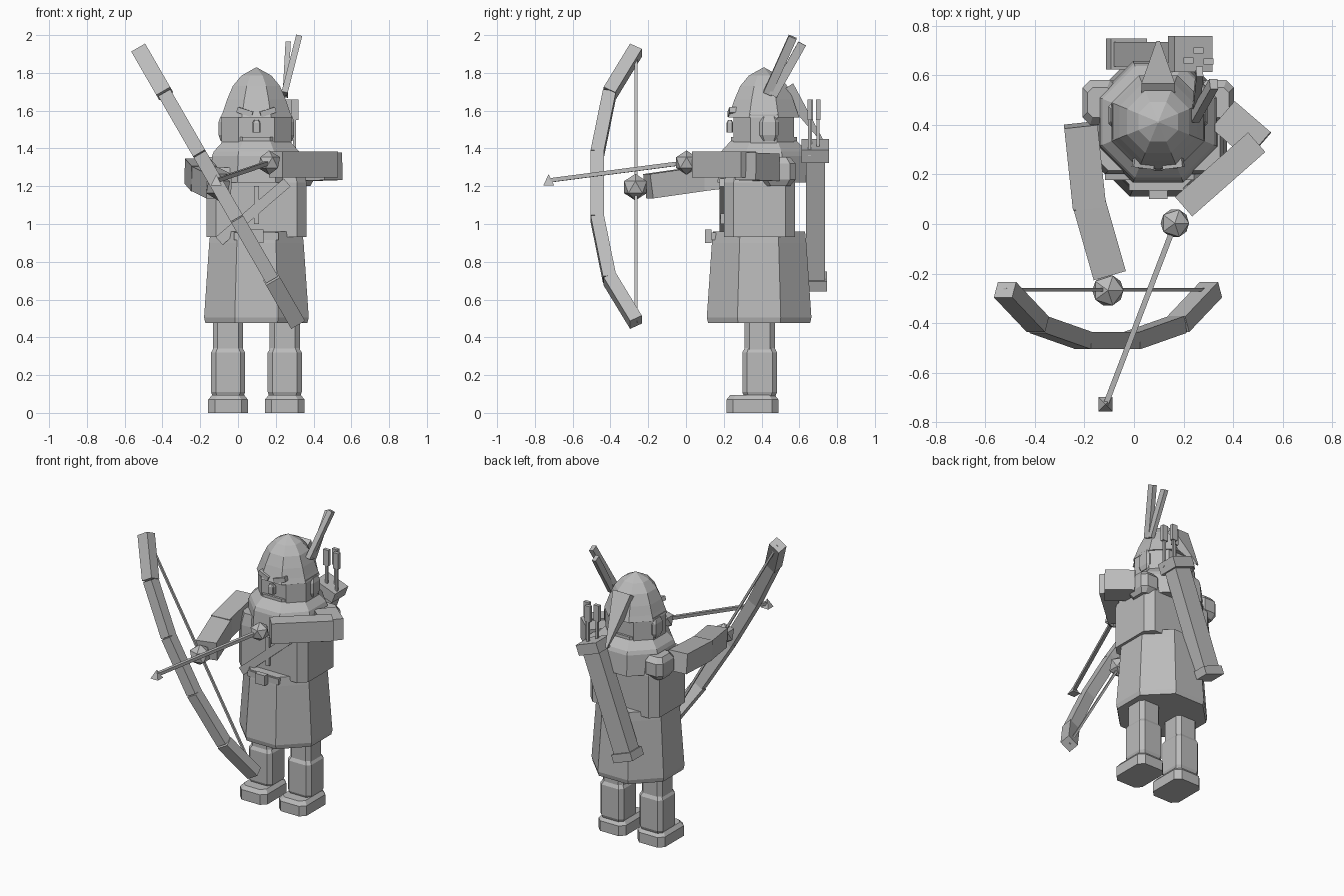
import bpy, bmesh, math
from mathutils import Vector, Matrix

if "Cube" in bpy.data.objects:
    bpy.data.objects.remove(bpy.data.objects["Cube"])

grey = bpy.data.materials.new("mid_grey")
grey.diffuse_color = (0.5, 0.5, 0.5, 1)
grey.use_nodes = True
grey.node_tree.nodes["Principled BSDF"].inputs["Base Color"].default_value = grey.diffuse_color
CX, CY = 0.0975, 0.39


def finish(name, bm):
    bmesh.ops.recalc_face_normals(bm, faces=bm.faces[:])
    me = bpy.data.meshes.new(name)
    bm.to_mesh(me)
    bm.free()
    me.materials.append(grey)
    ob = bpy.data.objects.new(name, me)
    bpy.context.collection.objects.link(ob)
    return ob


def loft(name, cx, cy, rings, sole=False):
    """Stack of chamfered rectangles: (z, half x, half y, chamfer)."""
    bm = bmesh.new()
    loops = []
    for z, hx, hy, c in rings:
        pts = [(hx, c - hy), (hx, hy - c), (hx - c, hy), (c - hx, hy),
               (-hx, hy - c), (-hx, c - hy), (c - hx, -hy), (hx - c, -hy)]
        loops.append([bm.verts.new((cx + x, cy + y, z)) for x, y in pts])
    for a, b in zip(loops, loops[1:]):
        for i in range(8):
            j = (i + 1) % 8
            bm.faces.new((a[i], a[j], b[j], b[i]))
    bottom = bm.faces.new(loops[0][::-1])
    bm.faces.new(loops[-1])
    if sole:
        bmesh.ops.inset_region(bm, faces=[bottom], thickness=0.03, depth=-0.02)
    return finish(name, bm)


def octo(z, r):
    return (z, r, r, r * 0.586)


def beam(name, a, b, w, h, up=(0, 0, 1), taper=1.0):
    """Box running from a to b, w wide and h deep along the up direction."""
    a, b = Vector(a), Vector(b)
    d = (b - a).normalized()
    side = d.cross(Vector(up)).normalized()
    top = side.cross(d)
    bm = bmesh.new()
    ends = []
    for p, s in ((a, 1), (b, taper)):
        ends.append([bm.verts.new(p + side * (u * w * s / 2) + top * (v * h * s / 2))
                     for u, v in ((-1, -1), (1, -1), (1, 1), (-1, 1))])
    for i in range(4):
        j = (i + 1) % 4
        bm.faces.new((ends[0][i], ends[0][j], ends[1][j], ends[1][i]))
    bm.faces.new(ends[0][::-1])
    bm.faces.new(ends[1])
    return finish(name, bm)


def box(name, x0, x1, y0, y1, z0, z1):
    return beam(name, ((x0 + x1) / 2, (y0 + y1) / 2, z0),
                ((x0 + x1) / 2, (y0 + y1) / 2, z1), x1 - x0, y1 - y0, (0, 1, 0))


def ball(name, p, r):
    bm = bmesh.new()
    bmesh.ops.create_icosphere(bm, subdivisions=1, radius=r * 1.04,
                               matrix=Matrix.Translation(p))
    return finish(name, bm)


# legs and boots
for s, tag in ((-1, "left"), (1, "right")):
    x = CX + s * 0.15
    loft("thigh_" + tag, x, 0.39, [(0.32, .08, .08, .025), (0.52, .08, .08, .025)])
    loft("shin_" + tag, x, 0.39, [(0.08, .08, .08, .025), (0.11, .09, .092, .025),
                                  (0.32, .09, .092, .025), (0.345, .075, .078, .02)])
    loft("boot_" + tag, x, 0.352, [(0, .105, .138, .035), (0.07, .105, .138, .035),
                                   (0.095, .085, .118, .03)], sole=True)

# skirt and torso
loft("skirt", CX, 0.387, [octo(0.475, .27), octo(0.505, .277), octo(0.90, .25),
                          octo(0.96, .243)])
loft("torso", CX, CY, [(0.93, .265, .188, .05), (1.22, .265, .188, .05),
                       (1.30, .25, .175, .05)])
loft("mantle", CX, 0.412, [octo(1.22, .245), octo(1.36, .235), octo(1.385, .225),
                           octo(1.44, .175), octo(1.46, .175)])
for s, tag in ((-1, "left"), (1, "right")):
    loft("shoulder_" + tag, CX + s * 0.235, 0.49,
         [(1.20, .05, .06, .02), (1.235, .07, .09, .03),
          (1.32, .07, .09, .03), (1.355, .05, .06, .02)])

# belt, buckle, chest strap
box("belt", -0.02, 0.215, 0.135, 0.16, 0.915, 0.955)
box("buckle", 0.06, 0.135, 0.1, 0.135, 0.9, 0.97)
beam("chest_strap", (-0.10, 0.19, 0.91), (0.26, 0.19, 1.22), 0.055, 0.025, (0, 1, 0))
box("chest_lacing", 0.085, 0.11, 0.182, 0.205, 1.0, 1.2)

# head, nose, brows, ears
loft("head", CX, 0.412, [(1.42, .185, .16, .09), (1.58, .185, .16, .09)])
loft("nose", CX, 0.232, [(1.485, .022, .018, .006), (1.535, .022, .018, .006),
                         (1.55, .012, .01, .004)])
for s, tag in ((-1, "left"), (1, "right")):
    beam("brow_" + tag, (CX + s * 0.02, 0.24, 1.58), (CX + s * 0.1, 0.25, 1.605), 0.04, 0.03)
    loft("ear_" + tag, CX + s * 0.17, 0.44, [(1.44, .02, .035, .01), (1.47, .03, .05, .015),
                                            (1.54, .03, .05, .015), (1.57, .02, .035, .01)])

# domed hood with brim and hanging tail
loft("hood_dome", CX, 0.412, [octo(1.565, .188), octo(1.60, .175), octo(1.66, .155),
                              octo(1.73, .125), octo(1.785, .08), octo(1.828, .004)])
beam("hood_tail", (CX, 0.53, 1.72), (CX, 0.735, 1.42), 0.135, 0.09, (0, 0, 1), 0.1)

# feathers
beam("feather_front", (.245, .43, 1.69), (.322, .565, 1.99), 0.033, 0.045, (0, 1, 0))
beam("feather_back", (.25, .46, 1.68), (.265, .615, 1.955), 0.028, 0.045, (0, 1, 0))

# quiver with rims, spare arrows
q0, q1 = Vector((-0.04, 0.685, 0.67)), Vector((0.24, 0.685, 1.42))
beam("quiver", q0, q1, 0.13, 0.1, (0, 1, 0))
beam("quiver_top_rim", q0.lerp(q1, 0.91), q1, 0.165, 0.145, (0, 1, 0))
beam("quiver_base_rim", q0, q0.lerp(q1, 0.07), 0.155, 0.125, (0, 1, 0))
for i, (x, y) in enumerate(((0.22, 0.66), (0.26, 0.70), (0.30, 0.655))):
    box("spare_arrow_%d" % i, x - .008, x + .008, y - .008, y + .008, 1.36, 1.58)
    box("fletching_%d" % i, x - .02, x + .02, y - .012, y + .012, 1.55, 1.66)

# bow arm
beam("bow_upper_arm", (-0.215, 0.40, 1.28), (-0.18, 0.07, 1.24), 0.135, 0.135)
beam("bow_forearm", (-0.18, 0.08, 1.24), (-0.10, -0.20, 1.20), 0.135, 0.13)
ball("bow_hand", (-0.105, -0.268, 1.195), 0.068)

# drawing arm
beam("draw_upper_arm", (0.36, 0.44, 1.30), (0.505, 0.315, 1.305), 0.145, 0.145)
beam("draw_forearm", (0.20, 0.07, 1.315), (0.495, 0.33, 1.315), 0.105, 0.14)
ball("draw_hand", (0.165, 0.003, 1.325), 0.062)

# drawn arrow
beam("arrow_shaft", (0.165, 0.0, 1.325), (-0.115, -0.73, 1.23), 0.022, 0.022)
beam("arrow_head", (-0.115, -0.727, 1.205), (-0.115, -0.727, 1.262), 0.057, 0.057,
     (0, 1, 0), 0.02)


# bow limbs tilted thirty degrees, and string
def bow_point(y, z):
    return Vector((-0.105 - 0.577 * (z - 1.2), y, z))


limbs = [bow_point(y, z) for y, z in ((-.265, 1.92), (-.405, 1.69), (-.47, 1.37),
                                      (-.47, 1.03), (-.405, .71), (-.265, .48))]
for i, (a, b) in enumerate(zip(limbs, limbs[1:])):
    beam("bow_limb_%d" % i, a, b, 0.085 if i in (0, 4) else 0.073, 0.07, (0, 1, 0))
beam("bow_string", limbs[0], limbs[-1], 0.014, 0.014, (0, 1, 0))
